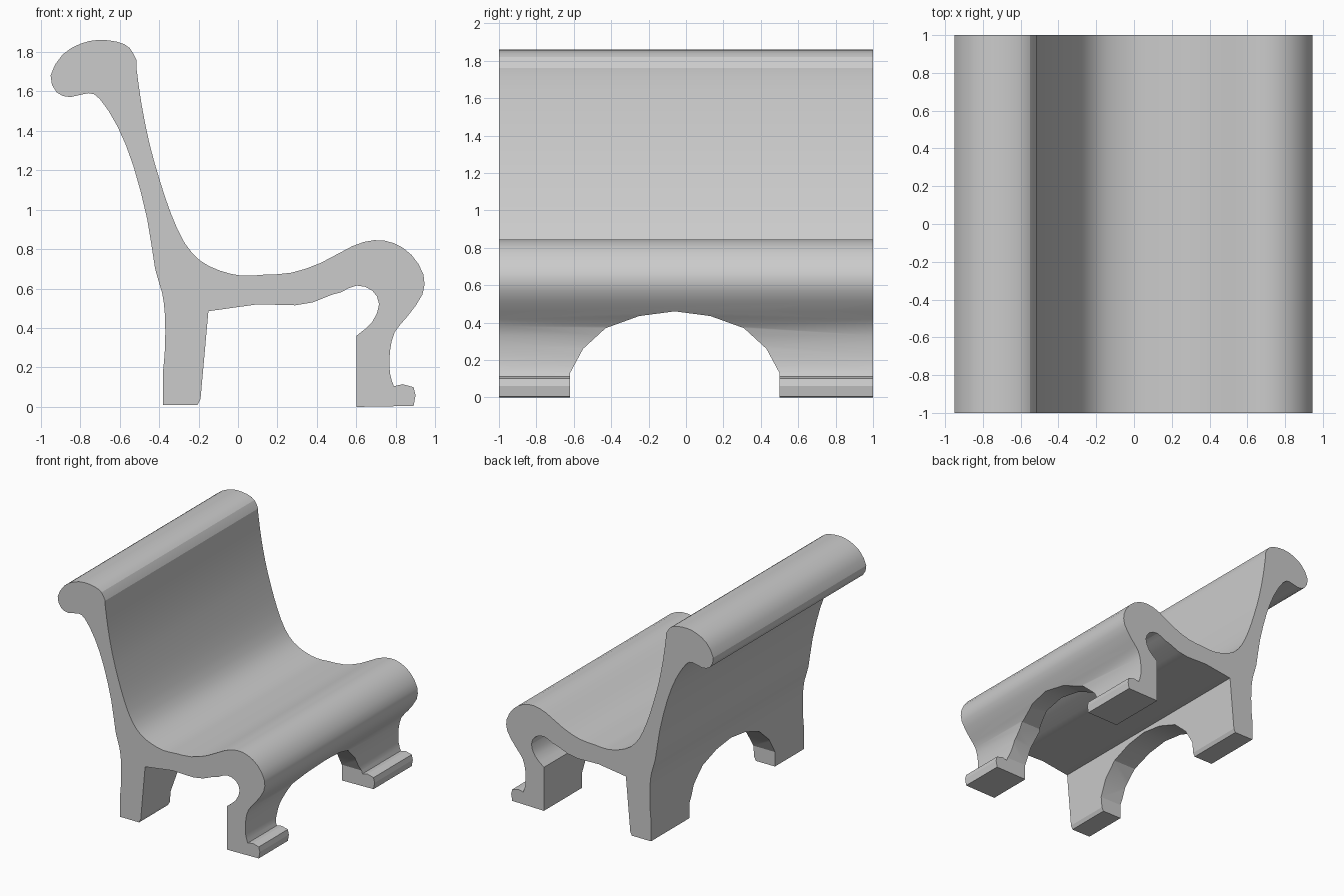
import bpy, bmesh, math
from mathutils import Vector

if "Cube" in bpy.data.objects:
    bpy.data.objects.remove(bpy.data.objects["Cube"])


def smooth(points, steps=2):
    """Catmull-Rom curve through 2D points, keeping the end corners."""
    p = [Vector(q) for q in points]
    p = [2 * p[0] - p[1]] + p + [2 * p[-1] - p[-2]]
    out = []
    for a, b, c, d in zip(p, p[1:], p[2:], p[3:]):
        for i in range(steps):
            t = i / steps
            out.append(0.5 * (2 * b + (c - a) * t + (2 * a - 5 * b + 4 * c - d) * t * t
                              + (3 * b - a - 3 * c + d) * t ** 3))
    return out + [p[-2]]


def prism(name, start, sweep):
    """Closed solid from a 3D outline swept along a vector."""
    bm = bmesh.new()
    face = bm.faces.new([bm.verts.new(v) for v in start])
    ext = bmesh.ops.extrude_face_region(bm, geom=[face], use_keep_orig=True)
    verts = [g for g in ext["geom"] if isinstance(g, bmesh.types.BMVert)]
    bmesh.ops.translate(bm, verts=verts, vec=sweep)
    bmesh.ops.recalc_face_normals(bm, faces=bm.faces)
    mesh = bpy.data.meshes.new(name)
    bm.to_mesh(mesh)
    bm.free()
    ob = bpy.data.objects.new(name, mesh)
    bpy.context.collection.objects.link(ob)
    return ob


# Rear leg, back of the backrest and its rolled top
rear = [(-.38, .18), (-.37, .30), (-.37, .46), (-.385, .58), (-.42, .70), (-.46, .95),
        (-.53, 1.22), (-.61, 1.42), (-.70, 1.56), (-.76, 1.59), (-.85, 1.57),
        (-.92, 1.595), (-.95, 1.68), (-.89, 1.785), (-.80, 1.84), (-.71, 1.86),
        (-.61, 1.85), (-.55, 1.82), (-.515, 1.76)]
# Sitting surface and front leg down to the foot
seat = [(-.515, 1.72), (-.49, 1.54), (-.45, 1.34), (-.40, 1.16), (-.34, .98), (-.27, .83),
        (-.19, .74), (-.09, .69), (.02, .665), (.13, .67), (.27, .68), (.42, .73),
        (.58, .815), (.69, .845), (.79, .83), (.88, .77), (.94, .67), (.935, .57),
        (.86, .46), (.795, .38), (.77, .28), (.77, .17), (.79, .105)]
# Foot scroll, hollow behind the front leg, and seat underside
foot = [(.835, .115), (.89, .10), (.90, .06), (.89, .005), (.60, 0)]
hollow = [(.60, .36), (.68, .43), (.715, .52), (.68, .59), (.60, .615), (.52, .58)]
under = [(.48, .57), (.38, .53), (.29, .515), (.10, .52), (-.15, .485),
         (-.19, .04), (-.205, .01), (-.38, .01)]
outline = smooth(rear) + smooth(seat) + [Vector(p) for p in foot] + smooth(hollow) \
    + [Vector(p) for p in under]
bench = prism("bench", [(p.x, -1, p.y) for p in outline], (0, 2, 0))

# Faceted arch cut through both pairs of legs
half = [(.56, -.1), (.56, .13), (.49, .26), (.37, .37), (.19, .435)]
arch = half + [(0, .46)] + [(-y, z) for y, z in reversed(half)]
cutter = prism("arch_cutter", [(-1.2, y - .06, z) for y, z in arch], (2.4, 0, 0))
cutter.hide_render = True

cut = bench.modifiers.new("arch", "BOOLEAN")
cut.operation = "DIFFERENCE"
cut.solver = "EXACT"
cut.object = cutter
bpy.context.view_layer.objects.active = bench
bench.select_set(True)
bpy.ops.object.modifier_apply(modifier=cut.name)
bpy.data.objects.remove(cutter)
bpy.ops.object.shade_smooth_by_angle(angle=math.radians(20))
